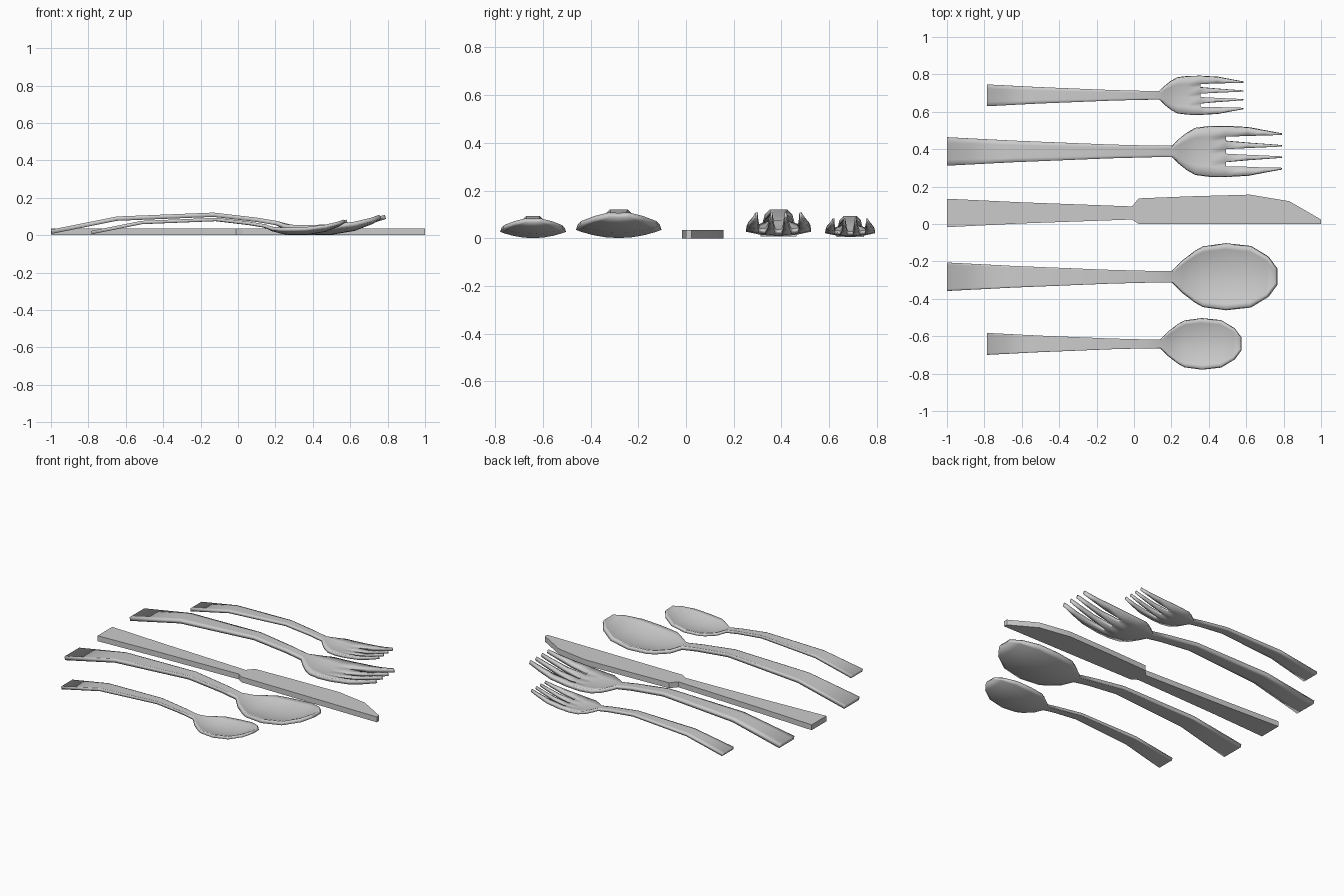
import bpy, bmesh

if "Cube" in bpy.data.objects:
    bpy.data.objects.remove(bpy.data.objects["Cube"])

# Shared handle rows: x, half width, top height, edge lift
HANDLE = [(-1, .076, .030, 0), (-.65, .058, .100, 0), (-.13, .037, .121, 0),
          (.10, .031, .094, 0), (.21, .030, .076, 0)]
SPOON_HEAD = [(.26, .078, .050, .008), (.33, .132, .032, .022), (.37, .155, .026, .029),
              (.49, .172, .024, .033), (.62, .158, .046, .026), (.71, .103, .081, .012),
              (.755, .040, .107, .002)]
PALM = [(.245, .062, .062, .004), (.285, .095, .048, .008), (.33, .122, .038, .014),
        (.40, .131, .033, .017), (.49, .133, .038, .017)]
# Tine rows: x, height, edge lift, then the four y edges of one side
TINES = [(.61, .058, .010, (.018, .046, .082, .127)),
         (.70, .083, .004, (.022, .040, .086, .111)),
         (.785, .109, 0, (.026, .034, .087, .096))]
SPOON_COLS = [-1, -.85, -.6, -.3, 0, .3, .6, .85, 1]
FORK_COLS = [-1, -.6, -.42, -.09, .09, .42, .6, 1]


def finish(bm, name, thickness=0):
    bmesh.ops.recalc_face_normals(bm, faces=bm.faces)
    mesh = bpy.data.meshes.new(name)
    bm.to_mesh(mesh)
    bm.free()
    ob = bpy.data.objects.new(name, mesh)
    bpy.context.collection.objects.link(ob)
    if thickness:
        mod = ob.modifiers.new("thickness", 'SOLIDIFY')
        mod.thickness = thickness
        mod.offset = -1
    bpy.ops.object.select_all(action='DESELECT')
    ob.select_set(True)
    bpy.context.view_layer.objects.active = ob
    bpy.ops.object.shade_smooth_by_angle(angle=0.5)
    return ob


def curved_rows(rows, cols):
    return [[(x, w * c, z + lift * c * c) for c in cols] for x, w, z, lift in rows]


def sheet(name, rows, y, scale, slots_from=None):
    # Top surface as a grid of faces, thickened downward
    bm = bmesh.new()
    grid = [[bm.verts.new(((px + 1) * scale - (1 if scale == 1 else .785),
                           py * scale + y, pz * scale)) for px, py, pz in r] for r in rows]
    for i in range(len(grid) - 1):
        for j in range(len(grid[0]) - 1):
            if slots_from is not None and i >= slots_from and j % 2:
                continue
            bm.faces.new((grid[i][j], grid[i + 1][j], grid[i + 1][j + 1], grid[i][j + 1]))
    bmesh.ops.recalc_face_normals(bm, faces=bm.faces)
    if sum(f.normal.z for f in bm.faces) < 0:
        bmesh.ops.reverse_faces(bm, faces=bm.faces)
    mesh = bpy.data.meshes.new(name)
    bm.to_mesh(mesh)
    bm.free()
    ob = bpy.data.objects.new(name, mesh)
    bpy.context.collection.objects.link(ob)
    mod = ob.modifiers.new("thickness", 'SOLIDIFY')
    mod.thickness = .023 * scale
    mod.offset = -1
    smooth(ob)


def smooth(ob):
    bpy.ops.object.select_all(action='DESELECT')
    ob.select_set(True)
    bpy.context.view_layer.objects.active = ob
    bpy.ops.object.shade_smooth_by_angle(angle=.5)


# Spoons
spoon = curved_rows(HANDLE + SPOON_HEAD, SPOON_COLS)
sheet("table_spoon", spoon, -.282, 1)
sheet("tea_spoon", spoon, -.641, .77)

# Forks
fork = curved_rows(HANDLE + PALM, FORK_COLS)
slot_start = len(fork) - 1
for x, z, lift, edges in TINES:
    ys = [-e for e in reversed(edges)] + list(edges)
    fork.append([(x, v, z + lift * (v / .13) ** 2) for v in ys])
sheet("dinner_fork", fork, .388, 1, slot_start)
sheet("salad_fork", fork, .688, .765, slot_start)

# Knife: flat outline extruded upward
outline = [(-1, -.017), (-.6, .003), (-.01, .024), (.025, 0), (1, 0), (1, .024),
           (.83, .122), (.62, .157), (.3, .148), (.025, .137), (-.01, .094), (-.6, .116), (-1, .135)]
bm = bmesh.new()
face = bm.faces.new([bm.verts.new((x, y, 0)) for x, y in outline])
top = bmesh.ops.extrude_face_region(bm, geom=[face])
for v in top["geom"]:
    if isinstance(v, bmesh.types.BMVert):
        v.co.z = .035
bmesh.ops.recalc_face_normals(bm, faces=bm.faces)
mesh = bpy.data.meshes.new("knife")
bm.to_mesh(mesh)
bm.free()
knife = bpy.data.objects.new("knife", mesh)
bpy.context.collection.objects.link(knife)
smooth(knife)
